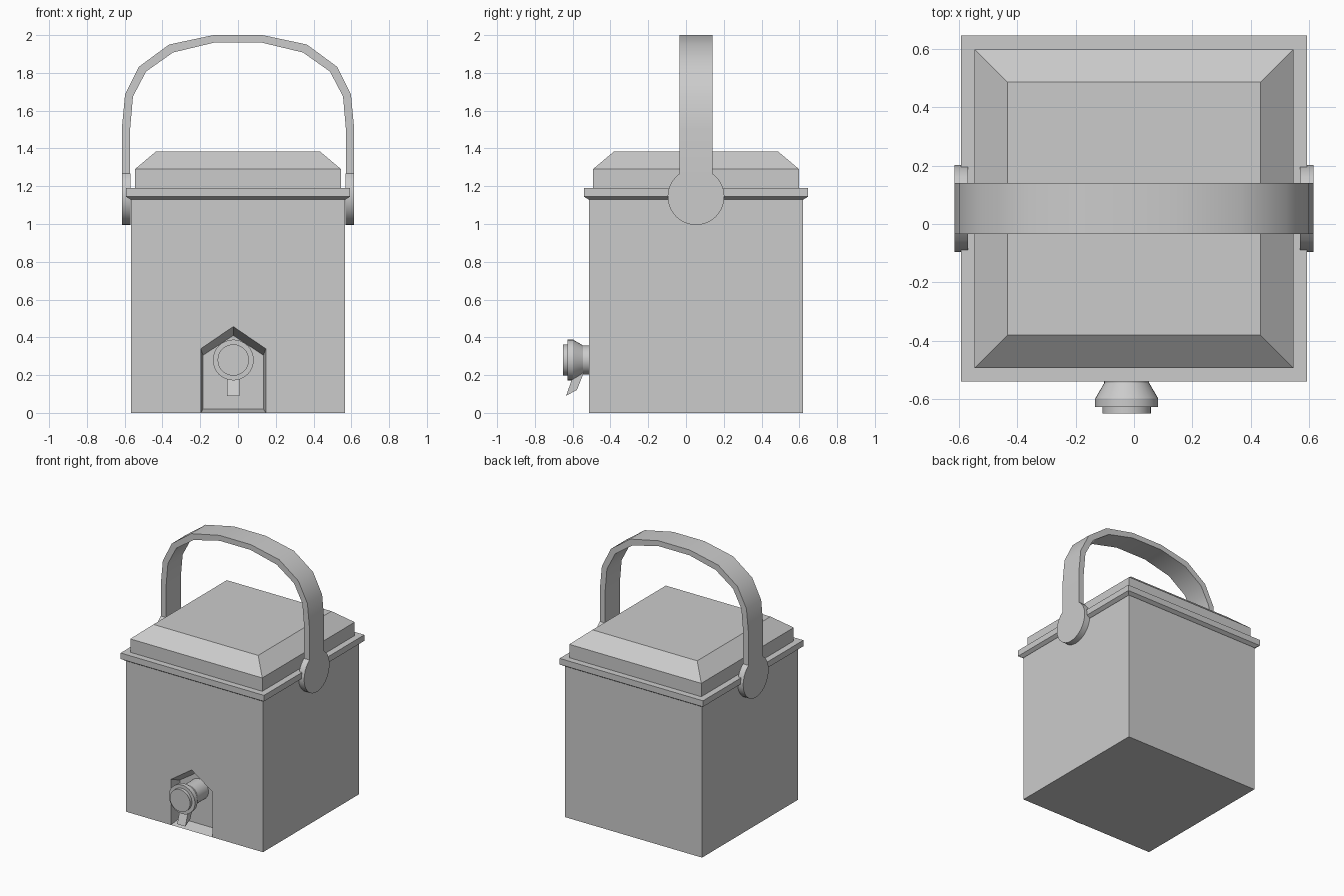
import bpy
import bmesh
from math import sin, cos, pi, acos
from mathutils import Vector

cube = bpy.data.objects.get("Cube")
if cube:
    bpy.data.objects.remove(cube, do_unlink=True)

GREY = (0.6, 0.6, 0.6, 1)
mat = bpy.data.materials.new("plain grey")
mat.use_nodes = True
mat.diffuse_color = GREY
mat.node_tree.nodes["Principled BSDF"].inputs["Base Color"].default_value = GREY

MID_Y = 0.053        # the container sits slightly back to make room for the tap
TAP_X, TAP_Z = -0.025, 0.28


def finish(name, bm, smooth=False):
    """Turn a bmesh into a named, coloured object."""
    bmesh.ops.recalc_face_normals(bm, faces=bm.faces[:])
    mesh = bpy.data.meshes.new(name)
    bm.to_mesh(mesh)
    bm.free()
    mesh.materials.append(mat)
    obj = bpy.data.objects.new(name, mesh)
    bpy.context.collection.objects.link(obj)
    if smooth:
        bpy.ops.object.select_all(action='DESELECT')
        obj.select_set(True)
        bpy.context.view_layer.objects.active = obj
        bpy.ops.object.shade_smooth_by_angle()
    return obj


def bridge(bm, a, b):
    """Quads between two closed loops of equal length."""
    for i in range(len(a)):
        j = (i + 1) % len(a)
        bm.faces.new((a[i], a[j], b[j], b[i]))


def loft(name, loops, smooth=False):
    """Skin a stack of closed loops and cap both ends."""
    bm = bmesh.new()
    rings = [[bm.verts.new(p) for p in loop] for loop in loops]
    for a, b in zip(rings, rings[1:]):
        bridge(bm, a, b)
    bm.faces.new(rings[0])
    bm.faces.new(rings[-1])
    return finish(name, bm, smooth)


def square(half, z):
    return [(sx * half, MID_Y + sy * half, z)
            for sx, sy in ((-1, -1), (1, -1), (1, 1), (-1, 1))]


# Container body, with a tapered house-shaped alcove in its front face
HALF, TOP = 0.566, 1.14
FRONT, ALCOVE_BACK = MID_Y - HALF, MID_Y - HALF + 0.09


def house(half, floor, eave, peak, y):
    return [(TAP_X - half, y, floor), (TAP_X - half, y, eave), (TAP_X, y, peak),
            (TAP_X + half, y, eave), (TAP_X + half, y, floor)]


bm = bmesh.new()
low = [bm.verts.new(p) for p in square(HALF, 0)]
high = [bm.verts.new(p) for p in square(HALF, TOP)]
mouth = [bm.verts.new(p) for p in house(0.172, 0, 0.34, 0.457, FRONT)]
inner = [bm.verts.new(p) for p in house(0.16, 0.02, 0.305, 0.41, ALCOVE_BACK)]
bm.faces.new([low[0]] + mouth + [low[1], high[1], high[0]])
bm.faces.new([low[0], mouth[0], mouth[-1]] + low[1:])
bm.faces.new(high)
for i in (1, 2, 3):
    j = (i + 1) % 4
    bm.faces.new((low[i], low[j], high[j], high[i]))
bridge(bm, mouth, inner)
bm.faces.new(inner)
finish("container_body", bm)

# Lid: chamfered rim, raised step and sloping top
loft("lid", [square(h, z) for h, z in (
    (0.57, 1.13), (0.593, 1.145), (0.593, 1.19),
    (0.546, 1.19), (0.546, 1.29), (0.433, 1.385))])

# Carrying handle: a flat strap bent over the lid
STRAP, PIVOT_R, PIVOT_Z = 0.087, 0.15, 1.145
JOIN_Z = PIVOT_Z + (PIVOT_R ** 2 - STRAP ** 2) ** 0.5
outer = [(0.615, JOIN_Z), (0.615, 1.505), (0.598, 1.685),
         (0.524, 1.833), (0.365, 1.95), (0.13, 2.0)]
under = [(0.571, JOIN_Z), (0.571, 1.505), (0.556, 1.675),
         (0.487, 1.807), (0.344, 1.908), (0.127, 1.96)]
pairs = list(zip(outer, under))
sections = [(1, p) for p in pairs] + [(-1, p) for p in reversed(pairs)]
loft("handle_strap", [
    [(s * o[0], MID_Y - STRAP, o[1]), (s * o[0], MID_Y + STRAP, o[1]),
     (s * u[0], MID_Y + STRAP, u[1]), (s * u[0], MID_Y - STRAP, u[1])]
    for s, (o, u) in sections], smooth=True)

# Round pivots at the strap ends, cut flat where the strap joins
start = acos(STRAP / PIVOT_R)
sweep = pi + 2 * start
STEPS = 28
arc = [(MID_Y + PIVOT_R * cos(start - sweep * i / STEPS),
        PIVOT_Z + PIVOT_R * sin(start - sweep * i / STEPS)) for i in range(STEPS + 1)]
for side, label in ((1, "left"), (-1, "right")):
    loft("handle_pivot_" + label,
         [[(side * x, y, z) for y, z in arc] for x in (0.569, 0.615)], smooth=True)

# Tap: a turned spout with a flared knob
SIDES = 32
turned = ((ALCOVE_BACK, 0.077), (-0.545, 0.077), (-0.598, 0.108),
          (-0.627, 0.108), (-0.627, 0.083), (-0.65, 0.083))
loft("tap", [[(TAP_X + r * cos(2 * pi * i / SIDES), y, TAP_Z + r * sin(2 * pi * i / SIDES))
              for i in range(SIDES)] for y, r in turned], smooth=True)

# Tap lever: a slanted blade under the knob
blade = ((-0.6, 0.19), (-0.54, 0.215), (-0.577, 0.122), (-0.635, 0.09))
loft("tap_lever", [[(TAP_X + dx, y, z) for y, z in blade] for dx in (-0.034, 0.034)])
